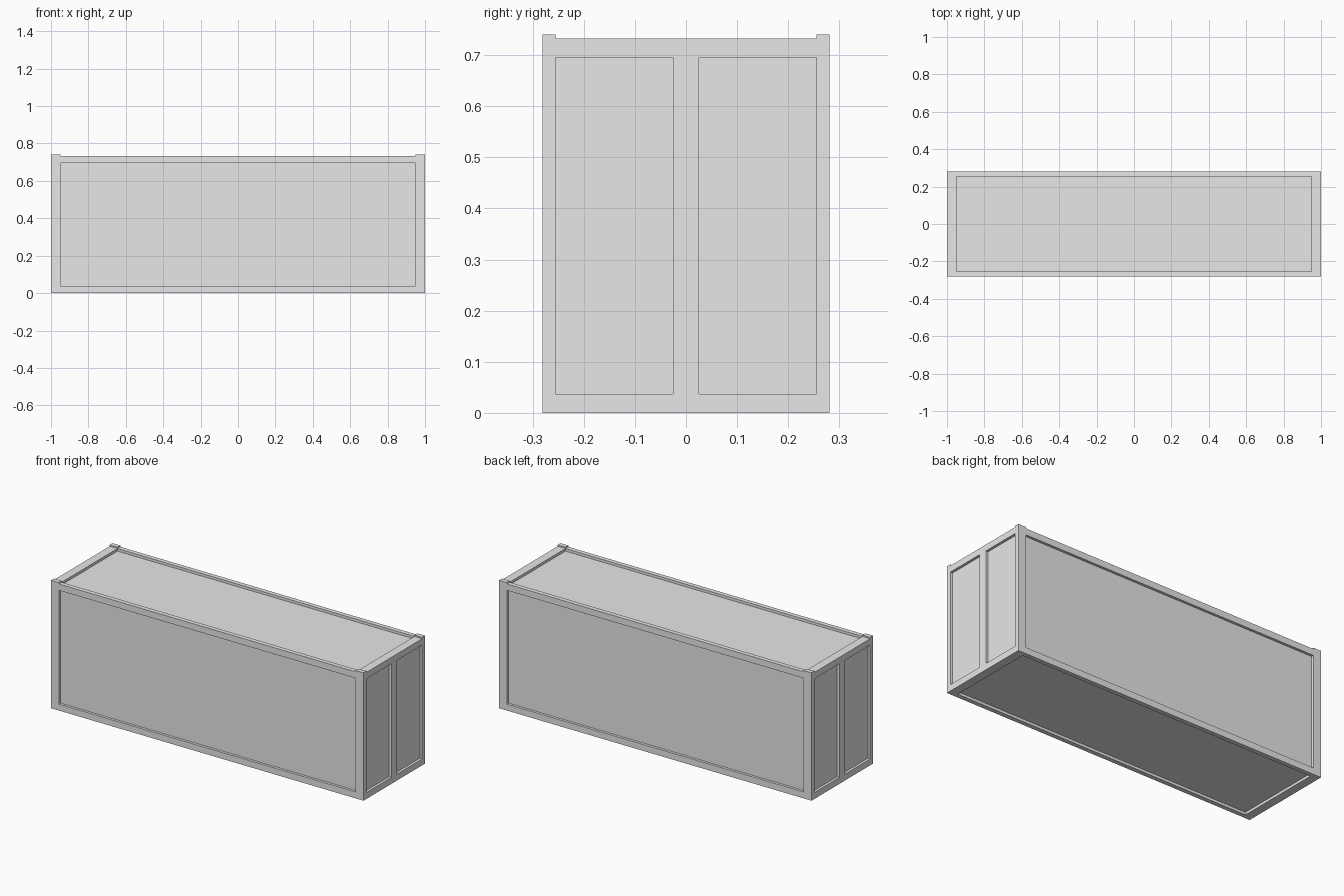
import bpy
import bmesh

# Remove the default object
cube = bpy.data.objects.get("Cube")
if cube:
    bpy.data.objects.remove(cube, do_unlink=True)

# Single painted-metal colour
grey = bpy.data.materials.new("light grey")
grey.use_nodes = True
grey.diffuse_color = (0.8, 0.8, 0.8, 1)
grey.node_tree.nodes["Principled BSDF"].inputs["Base Color"].default_value = grey.diffuse_color


def box(name, low, high):
    """Axis-aligned box between two opposite corners."""
    bm = bmesh.new()
    bmesh.ops.create_cube(bm, size=1)
    for v in bm.verts:
        v.co = [a if c < 0 else b for c, a, b in zip(v.co, low, high)]
    mesh = bpy.data.meshes.new(name)
    bm.to_mesh(mesh)
    bm.free()
    mesh.materials.append(grey)
    obj = bpy.data.objects.new(name, mesh)
    bpy.context.collection.objects.link(obj)
    return obj


def span(sign, inner, outer):
    """Ordered interval on the chosen side of the centre."""
    return sorted((sign * inner, sign * outer))


LENGTH, WIDTH = 1.0, 0.281          # half sizes of the frame
POST_X, POST_Y = 0.95, 0.255        # inner faces of the corner posts
ROOF, POST_TOP = 0.732, 0.74
RAILS = {"bottom": (0, 0.037), "top": (0.695, ROOF)}
RECESS = 0.015
STILE = 0.025                       # half width of the centre door post

# Recessed wall, roof and floor panels
box("wall_panels", (RECESS - LENGTH, RECESS - WIDTH, RECESS),
    (LENGTH - RECESS, WIDTH - RECESS, ROOF - RECESS))

# Corner posts, standing slightly above the roof rails
for sx, end in ((1, "left"), (-1, "right")):
    x0, x1 = span(sx, POST_X, LENGTH)
    for sy, side in ((-1, "front"), (1, "back")):
        y0, y1 = span(sy, POST_Y, WIDTH)
        box(f"{side}_{end}_corner_post", (x0, y0, 0), (x1, y1, POST_TOP))

# Rails around the top and bottom
for level, (z0, z1) in RAILS.items():
    for sy, side in ((-1, "front"), (1, "back")):
        y0, y1 = span(sy, POST_Y, WIDTH)
        box(f"{side}_{level}_rail", (-POST_X, y0, z0), (POST_X, y1, z1))
    for sx, end in ((1, "left"), (-1, "right")):
        x0, x1 = span(sx, POST_X, LENGTH)
        box(f"{end}_{level}_rail", (x0, -POST_Y, z0), (x1, POST_Y, z1))

# Centre posts dividing each end into two door panels
for sx, end in ((1, "left"), (-1, "right")):
    x0, x1 = span(sx, POST_X, LENGTH)
    box(f"{end}_door_post", (x0, -STILE, RAILS["bottom"][1]),
        (x1, STILE, RAILS["top"][0]))
